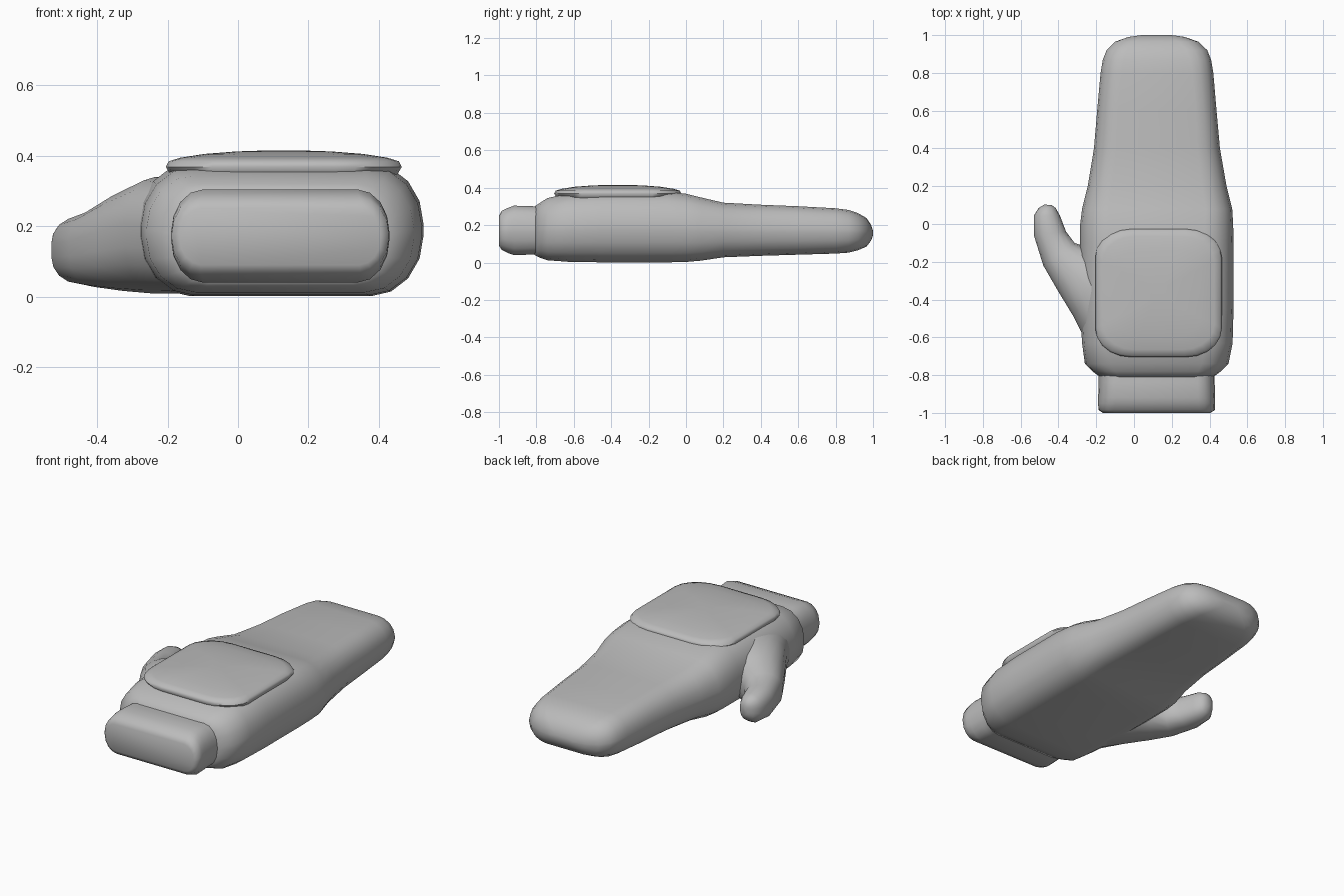
import bpy, bmesh, math
from mathutils import Vector

grey = bpy.data.materials.new("plain grey")
grey.diffuse_color = (0.5, 0.5, 0.5, 1)


def loft(name, rings, angle=60):
    """Skin a list of equal-length rings of points and close both ends."""
    bm = bmesh.new()
    loops = [[bm.verts.new(p) for p in r] for r in rings]
    for a, b in zip(loops, loops[1:]):
        for i in range(len(a)):
            j = (i + 1) % len(a)
            bm.faces.new((a[i], a[j], b[j], b[i]))
    bm.faces.new(loops[0][::-1])
    bm.faces.new(loops[-1])
    bmesh.ops.recalc_face_normals(bm, faces=bm.faces)
    mesh = bpy.data.meshes.new(name)
    bm.to_mesh(mesh)
    bm.free()
    mesh.materials.append(grey)
    ob = bpy.data.objects.new(name, mesh)
    bpy.context.collection.objects.link(ob)
    bpy.ops.object.select_all(action='DESELECT')
    ob.select_set(True)
    bpy.context.view_layer.objects.active = ob
    bpy.ops.object.shade_smooth_by_angle(angle=math.radians(angle))
    return ob


def rounded(w, h, rx, ry, steps=5):
    """Rounded rectangle with elliptical corners, centred on the origin."""
    pts = []
    for k, (sx, sy) in enumerate(((1, 1), (-1, 1), (-1, -1), (1, -1))):
        for i in range(steps):
            a = math.pi / 2 * (k + i / (steps - 1))
            pts.append((sx * (w / 2 - rx) + rx * math.cos(a),
                        sy * (h / 2 - ry) + ry * math.sin(a)))
    return pts


def section(y, x0, x1, z0, z1, rx):
    """Upright cross-section at depth y."""
    h = z1 - z0
    return [((x0 + x1) / 2 + u, y, (z0 + z1) / 2 + v)
            for u, v in rounded(x1 - x0, h, rx, h * 0.46)]


# Hand and finger pocket: y, left, right, bottom, top, corner width
hand = [(-0.81, -0.18, 0.42, 0.04, 0.30, 0.10),
        (-0.78, -0.22, 0.46, 0.025, 0.32, 0.12),
        (-0.74, -0.26, 0.50, 0.012, 0.345, 0.14),
        (-0.63, -0.275, 0.522, 0.004, 0.368, 0.15),
        (-0.45, -0.285, 0.527, 0.001, 0.378, 0.15),
        (-0.10, -0.285, 0.527, 0.001, 0.378, 0.15),
        (0.00, -0.285, 0.525, 0.003, 0.368, 0.15),
        (0.08, -0.275, 0.52, 0.01, 0.348, 0.14),
        (0.20, -0.245, 0.49, 0.028, 0.32, 0.13),
        (0.40, -0.212, 0.455, 0.036, 0.309, 0.12),
        (0.60, -0.195, 0.437, 0.042, 0.301, 0.11),
        (0.80, -0.177, 0.42, 0.048, 0.29, 0.11),
        (0.87, -0.165, 0.408, 0.053, 0.281, 0.11),
        (0.92, -0.145, 0.388, 0.066, 0.264, 0.11),
        (0.965, -0.10, 0.34, 0.085, 0.238, 0.10),
        (0.99, -0.03, 0.27, 0.118, 0.20, 0.08),
        (1.00, 0.04, 0.20, 0.145, 0.17, 0.04)]
loft("mitten_hand", [section(*s) for s in hand])

# Wrist cuff with a rounded closed end
cuff = [(-1.00, -0.165, 0.405, 0.09, 0.25, 0.06),
        (-0.985, -0.188, 0.428, 0.067, 0.277, 0.08),
        (-0.95, -0.19, 0.43, 0.05, 0.293, 0.09),
        (-0.92, -0.19, 0.43, 0.04, 0.304, 0.09),
        (-0.84, -0.187, 0.427, 0.042, 0.302, 0.09),
        (-0.76, -0.187, 0.427, 0.046, 0.298, 0.09)]
loft("wrist_cuff", [section(*s) for s in cuff])

# Thumb: outer xy, inner xy, bottom, top
thumb = [((-0.475, 0.103), (-0.435, 0.10), 0.11, 0.17),
         ((-0.505, 0.085), (-0.415, 0.085), 0.075, 0.20),
         ((-0.53, 0.045), (-0.392, 0.045), 0.05, 0.218),
         ((-0.53, -0.06), (-0.36, -0.04), 0.037, 0.226),
         ((-0.48, -0.22), (-0.315, -0.10), 0.027, 0.245),
         ((-0.405, -0.35), (-0.23, -0.13), 0.016, 0.295),
         ((-0.32, -0.49), (-0.13, -0.17), 0.008, 0.34),
         ((-0.255, -0.62), (-0.02, -0.25), 0.008, 0.33)]
rings = []
for outer, inner, z0, z1 in thumb:
    a, b = Vector((*outer, 0)), Vector((*inner, 0))
    w, h = (b - a).length, z1 - z0
    rings.append([(a + b) / 2 + (b - a) * (u / w) + Vector((0, 0, (z0 + z1) / 2 + v))
                  for u, v in rounded(w, h, w * 0.45, h * 0.4)])
loft("thumb", rings)

# Padded panel on the back of the hand: inset, height
panel = [(0.02, 0.335), (0.0, 0.368), (0.008, 0.384), (0.04, 0.394),
         (0.11, 0.405), (0.20, 0.412), (0.29, 0.415)]
rings = []
for inset, z in panel:
    w, h = 0.67 - 2 * inset, 0.68 - 2 * inset
    r = max(0.19 - inset * 0.6, 0.02)
    rings.append([(0.13 + u, -0.365 + v, z)
                  for u, v in rounded(w, h, min(r, w * 0.45), min(r * 0.8, h * 0.45), 6)])
loft("back_panel", rings)
